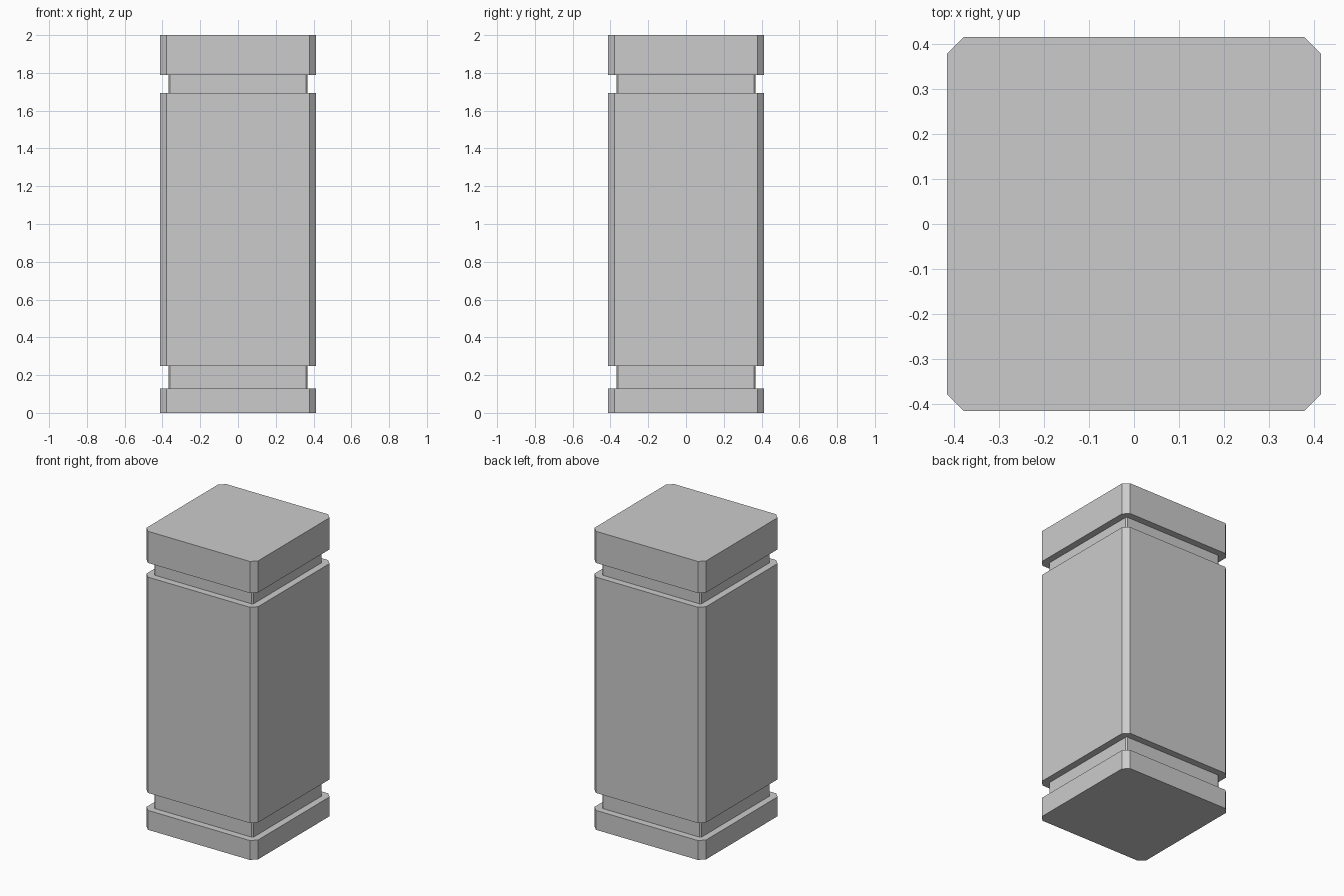
import bpy, bmesh

if "Cube" in bpy.data.objects:
    bpy.data.objects.remove(bpy.data.objects["Cube"])

HALF, CHAMFER = 0.414, 0.036
NECK_HALF, NECK_CHAMFER = 0.368, 0.009


def corner_ring(bm, half, cut, z):
    """Square outline with four clipped corners, counter-clockwise."""
    a, b = half, half - cut
    outline = [(a, -b), (a, b), (b, a), (-b, a), (-a, b), (-a, -b), (-b, -a), (b, -a)]
    return [bm.verts.new((x, y, z)) for x, y in outline]


# Pillar profile from bottom to top: base, lower groove, shaft, upper groove, cap
wide, neck = (HALF, CHAMFER), (NECK_HALF, NECK_CHAMFER)
profile = [
    (wide, 0.0), (wide, 0.13),
    (neck, 0.13), (neck, 0.247),
    (wide, 0.247), (wide, 1.693),
    (neck, 1.693), (neck, 1.788),
    (wide, 1.788), (wide, 2.0),
]

bm = bmesh.new()
rings = [corner_ring(bm, half, cut, z) for (half, cut), z in profile]

# Walls and ledges between neighbouring rings
for low, high in zip(rings, rings[1:]):
    for i in range(8):
        j = (i + 1) % 8
        bm.faces.new((low[i], low[j], high[j], high[i]))

# Closed bottom and top
bm.faces.new(rings[0][::-1])
bm.faces.new(rings[-1])

mesh = bpy.data.meshes.new("grooved_pillar")
bm.to_mesh(mesh)
bm.free()
pillar = bpy.data.objects.new("grooved_pillar", mesh)
bpy.context.collection.objects.link(pillar)
